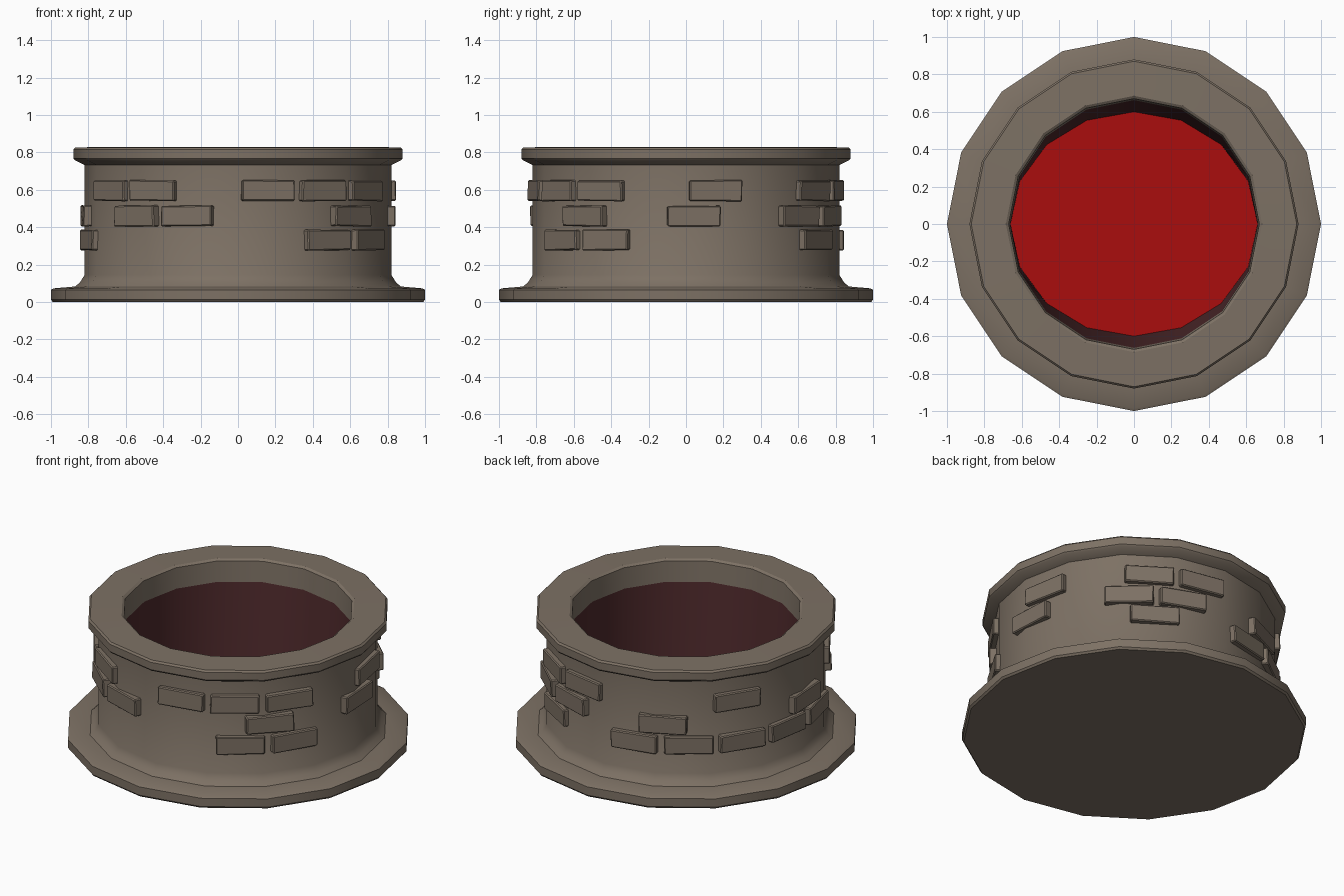
import bpy, bmesh, math, random
from mathutils import Matrix, Vector

if "Cube" in bpy.data.objects:
    bpy.data.objects.remove(bpy.data.objects["Cube"])

random.seed(3)
SIDES = 16


def material(name, rgb):
    m = bpy.data.materials.new(name)
    m.diffuse_color = (*rgb, 1)
    m.use_nodes = True
    m.node_tree.nodes["Principled BSDF"].inputs["Base Color"].default_value = m.diffuse_color
    return m


STONE = material("brown_stone", (0.205, 0.165, 0.128))
DARK = material("dark_red_lining", (0.075, 0.022, 0.024))
RED = material("red_floor", (0.40, 0.004, 0.004))


def finish(name, bm, mat):
    me = bpy.data.meshes.new(name)
    bm.to_mesh(me)
    bm.free()
    ob = bpy.data.objects.new(name, me)
    bpy.context.collection.objects.link(ob)
    me.materials.append(mat)
    bpy.ops.object.select_all(action='DESELECT')
    ob.select_set(True)
    bpy.context.view_layer.objects.active = ob
    bpy.ops.object.shade_smooth_by_angle(angle=math.radians(32))
    return ob


def lathe(name, rings, mat, cap=False):
    """Rings of (x radius, y radius, z), turned around z with 16 sides."""
    bm = bmesh.new()
    loops = []
    for rx, ry, z in rings:
        loops.append([bm.verts.new((rx * math.cos(j * math.tau / SIDES),
                                    ry * math.sin(j * math.tau / SIDES), z))
                      for j in range(SIDES)])
    for a, b in zip(loops, loops[1:]):
        for j in range(SIDES):
            k = (j + 1) % SIDES
            bm.faces.new((a[j], a[k], b[k], b[j]))
    if cap:
        bm.faces.new(loops[0][::-1])
    return finish(name, bm, mat)


# Stone wall: flat base, flared foot, body, rim and upper inside face
profile = [(0.99, 0), (1.0, 0.012), (1.0, 0.065), (0.985, 0.073), (0.87, 0.083),
           (0.845, 0.105), (0.82, 0.145), (0.82, 0.732), (0.872, 0.758),
           (0.88, 0.768), (0.88, 0.815), (0.87, 0.826), (0.685, 0.83),
           (0.67, 0.82), (0.662, 0.69)]
lathe("stone_wall", [(r, r, z) for r, z in profile], STONE, cap=True)

# Dark lining of the shaft, narrowing a little front to back
lathe("shaft_lining", [(0.662, 0.662, 0.69), (0.66, 0.60, 0.08)], DARK)

# Red floor of the shaft
bm = bmesh.new()
bmesh.ops.create_circle(bm, cap_ends=True, segments=SIDES, radius=1)
for v in bm.verts:
    a = math.atan2(v.co.y, v.co.x)
    a = round(a / (math.tau / SIDES)) * math.tau / SIDES
    v.co = Vector((0.66 * math.cos(a), 0.60 * math.sin(a), 0.08))
for f in bm.faces:
    f.normal_update()
    if f.normal.z < 0:
        f.normal_flip()
finish("shaft_floor", bm, RED)

# Raised bricks: angle from the front, in steps of one wall side
rows = [(0.595, 11.25, (0, 1, 2, 4, 6, 7, 10, -2, -3)),
        (0.460, 3.0, (2, 4, 6, 7, 9, -1, -2, -4)),
        (0.332, 13.5, (1, 2, 6, 8, 9, 10, 11, -4))]
for row, (z, start, steps) in enumerate(rows):
    for n in steps:
        angle = math.radians(start + 22.5 * n - 90)
        bm = bmesh.new()
        bmesh.ops.create_cube(bm, size=1)
        bmesh.ops.scale(bm, vec=(0.07, 0.285, 0.11), verts=bm.verts)
        for v in bm.verts:
            v.co += Vector([random.uniform(-0.003, 0.003) for _ in range(3)])
        bmesh.ops.bevel(bm, geom=bm.edges[:], offset=0.006, segments=1, affect='EDGES')
        radius = 0.836 - 0.035
        bm.transform(Matrix.Rotation(angle, 4, 'Z') @ Matrix.Translation((radius, 0, z)))
        finish(f"brick_row{row + 1}_{n % 16}", bm, STONE)
